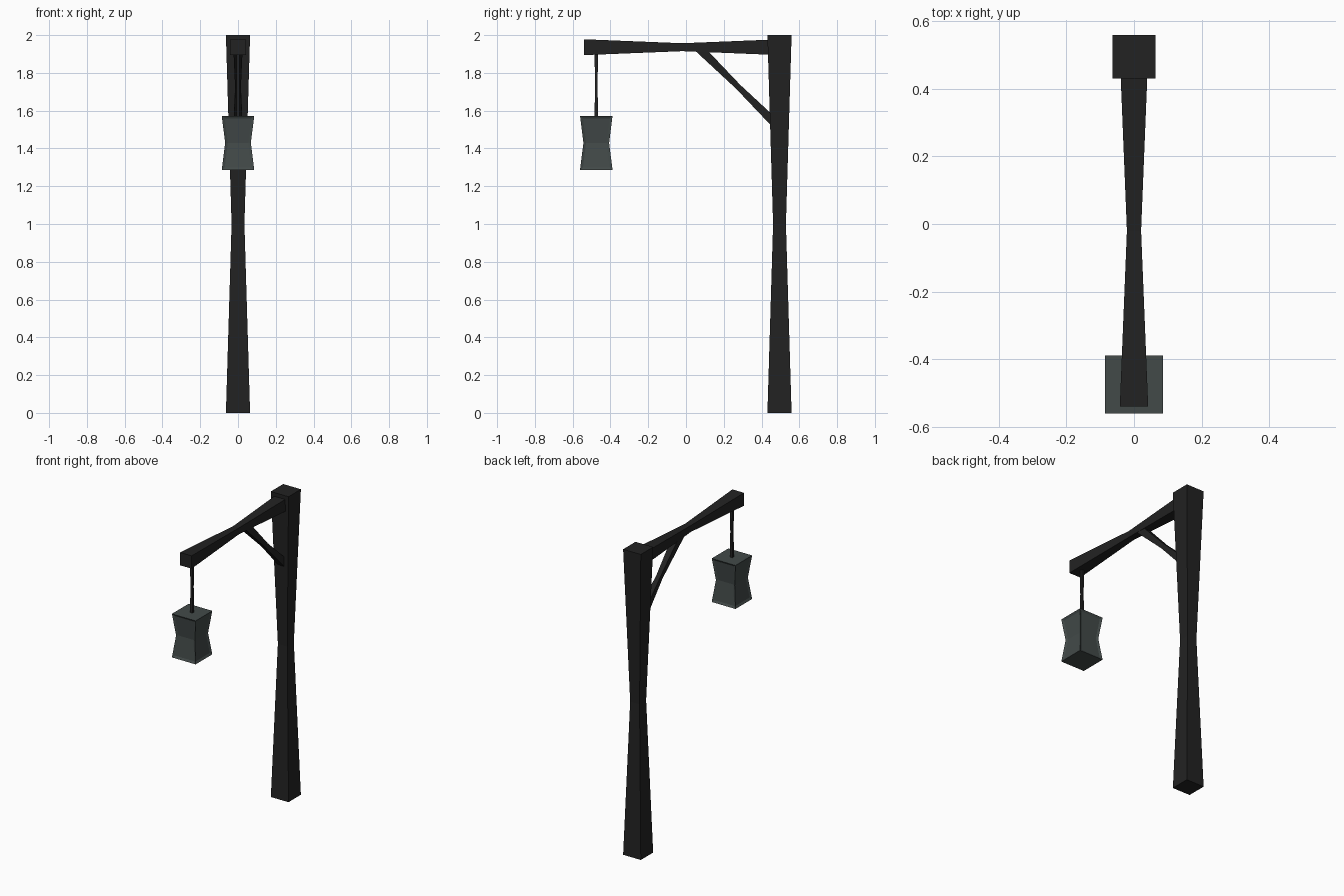
import bpy, bmesh
from mathutils import Vector

cube = bpy.data.objects.get("Cube")
if cube:
    bpy.data.objects.remove(cube, do_unlink=True)


def make_material(name, rgb):
    m = bpy.data.materials.new(name)
    m.use_nodes = True
    m.diffuse_color = (*rgb, 1)
    m.node_tree.nodes["Principled BSDF"].inputs["Base Color"].default_value = (*rgb, 1)
    return m


dark = make_material("dark_iron", (0.016, 0.016, 0.016))
grey = make_material("grey_glass", (0.055, 0.068, 0.066))


def waisted_bar(name, start, end, half, waist, material, panel=0):
    """Square bar along start-end, pinched at the middle; panel insets its sides."""
    a, b = Vector(start), Vector(end)
    side = Vector((1, 0, 0))
    up = (b - a).normalized().cross(side)
    bm = bmesh.new()
    rings = []
    for t, h in ((0, half), (0.5, waist), (1, half)):
        c = a.lerp(b, t)
        rings.append([bm.verts.new(c + side * h * u + up * h * v)
                      for u, v in ((-1, -1), (1, -1), (1, 1), (-1, 1))])
    sides = []
    for i in range(4):
        j = (i + 1) % 4
        sides.append([bm.faces.new((lo[i], lo[j], hi[j], hi[i]))
                      for lo, hi in zip(rings, rings[1:])])
    bm.faces.new(rings[0][::-1])
    bm.faces.new(rings[-1])
    bmesh.ops.recalc_face_normals(bm, faces=bm.faces)
    if panel:
        for faces in sides:
            bmesh.ops.inset_region(bm, faces=faces, thickness=panel,
                                   depth=-0.006, use_even_offset=True)
    mesh = bpy.data.meshes.new(name)
    bm.to_mesh(mesh)
    bm.free()
    mesh.materials.append(material)
    obj = bpy.data.objects.new(name, mesh)
    bpy.context.collection.objects.link(obj)
    return obj


# Upright, arm and diagonal support
waisted_bar("post", (0, 0.495, 0), (0, 0.495, 2), 0.064, 0.034, dark)
waisted_bar("arm", (0, -0.54, 1.936), (0, 0.5, 1.936), 0.042, 0.021, dark)
waisted_bar("brace", (0, 0.07, 1.93), (0, 0.48, 1.525), 0.024, 0.015, dark)

# Hanging lantern
waisted_bar("hanger", (0, -0.475, 1.565), (0, -0.475, 1.91), 0.009, 0.007, dark)
waisted_bar("lantern", (0, -0.475, 1.287), (0, -0.475, 1.572), 0.086, 0.068, grey, panel=0.014)
